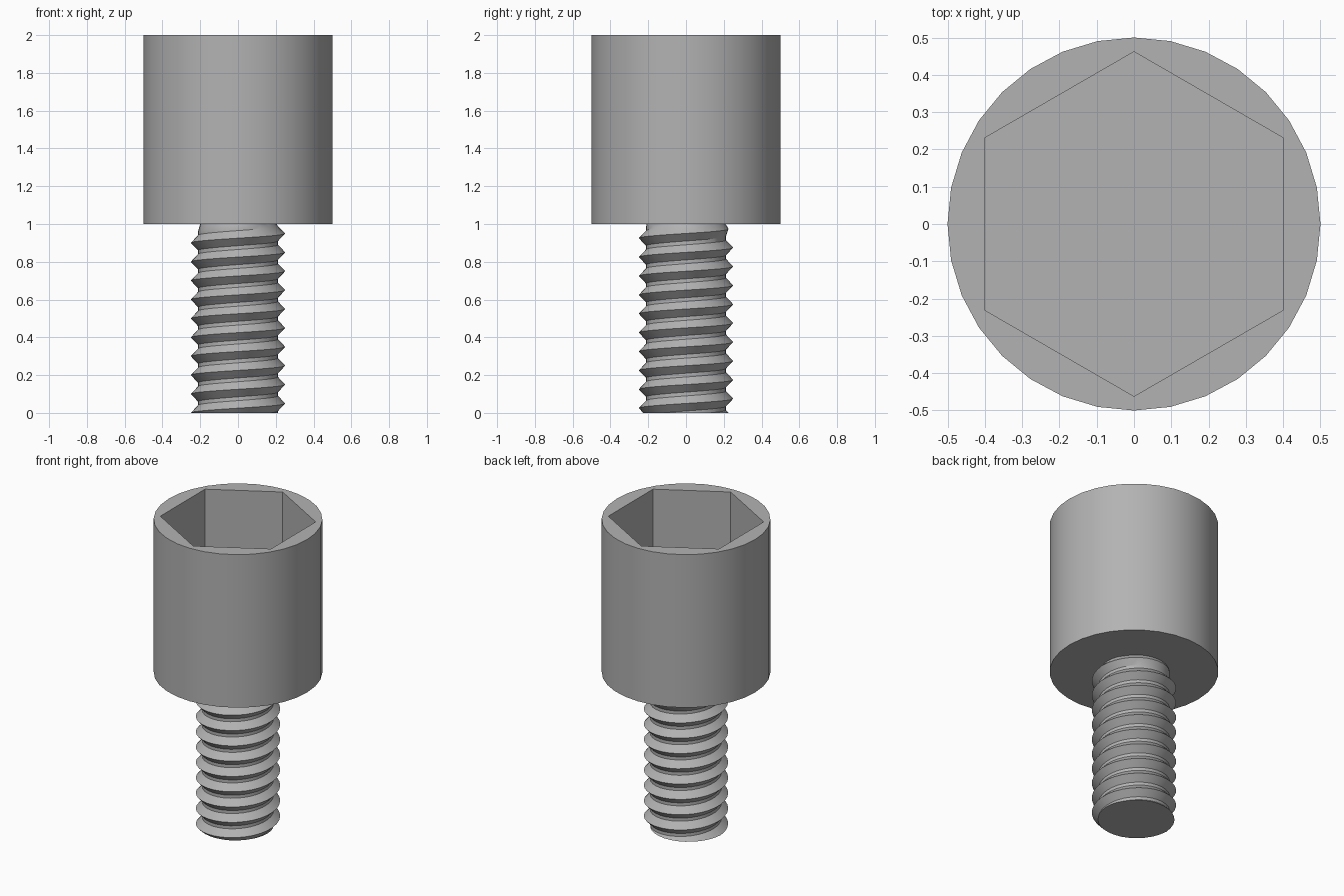
import bpy, bmesh, math

old = bpy.data.objects.get("Cube")
if old:
    bpy.data.objects.remove(old, do_unlink=True)

steel = bpy.data.materials.new("grey_steel")
steel.use_nodes = True
grey = (0.45, 0.45, 0.45, 1)
steel.diffuse_color = grey
steel.node_tree.nodes["Principled BSDF"].inputs["Base Color"].default_value = grey

SIDES = 32


def ring(bm, count, radius, z, turn=0.0):
    return [bm.verts.new((radius * math.cos(turn + math.tau * i / count),
                          radius * math.sin(turn + math.tau * i / count), z))
            for i in range(count)]


def bridge(bm, a, b):
    n = len(a)
    for i in range(n):
        bm.faces.new((a[i], a[(i + 1) % n], b[(i + 1) % n], b[i]))


def finish(bm, name, angle):
    bmesh.ops.recalc_face_normals(bm, faces=bm.faces)
    mesh = bpy.data.meshes.new(name)
    bm.to_mesh(mesh)
    bm.free()
    mesh.materials.append(steel)
    obj = bpy.data.objects.new(name, mesh)
    bpy.context.collection.objects.link(obj)
    bpy.ops.object.select_all(action="DESELECT")
    obj.select_set(True)
    bpy.context.view_layer.objects.active = obj
    bpy.ops.object.shade_smooth_by_angle(angle=math.radians(angle))
    return obj


# Head: round cap with a hexagonal socket
bm = bmesh.new()
low, high = ring(bm, SIDES, 0.5, 1), ring(bm, SIDES, 0.5, 2)
bridge(bm, low, high)
bm.faces.new(low)
rim = ring(bm, 6, 0.4 / math.cos(math.pi / 6), 2, math.pi / 6)
floor = ring(bm, 6, 0.4 / math.cos(math.pi / 6), 1.5, math.pi / 6)
bridge(bm, rim, floor)
bm.faces.new(floor)
# Flat top between the round edge and the socket
edges = [bm.edges.get((loop[i], loop[(i + 1) % len(loop)]))
         for loop in (high, rim) for i in range(len(loop))]
bmesh.ops.triangle_fill(bm, edges=edges, use_beauty=True, normal=(0, 0, 1))
finish(bm, "socket_head", 30)

# Shank: helical thread, trimmed flat at the tip and tapered under the head
PITCH = 0.1
START = 0.05
profile = [(0.0, 0.25), (0.04, 0.212), (0.06, 0.212)]
rows = [(turn * PITCH + dz, r) for turn in range(-2, 12) for dz, r in profile]
bm = bmesh.new()
columns = []
for i in range(SIDES + 1):
    a = math.tau * i / SIDES
    column = []
    for dz, r in rows:
        z = START + dz + PITCH * i / SIDES
        r = min(r, 0.2 + max(0, 1 - z))
        column.append(bm.verts.new((r * math.cos(a), r * math.sin(a), z)))
    columns.append(column)
for left, right in zip(columns, columns[1:]):
    for k in range(len(rows) - 1):
        bm.faces.new((left[k], right[k], right[k + 1], left[k + 1]))
bmesh.ops.remove_doubles(bm, verts=bm.verts, dist=0.0005)
for z, up in ((0, -1), (1, 1)):
    bmesh.ops.bisect_plane(bm, geom=bm.verts[:] + bm.edges[:] + bm.faces[:],
                           plane_co=(0, 0, z), plane_no=(0, 0, up), clear_outer=True)
bmesh.ops.holes_fill(bm, edges=[e for e in bm.edges if e.is_boundary], sides=0)
finish(bm, "threaded_shank", 30)
